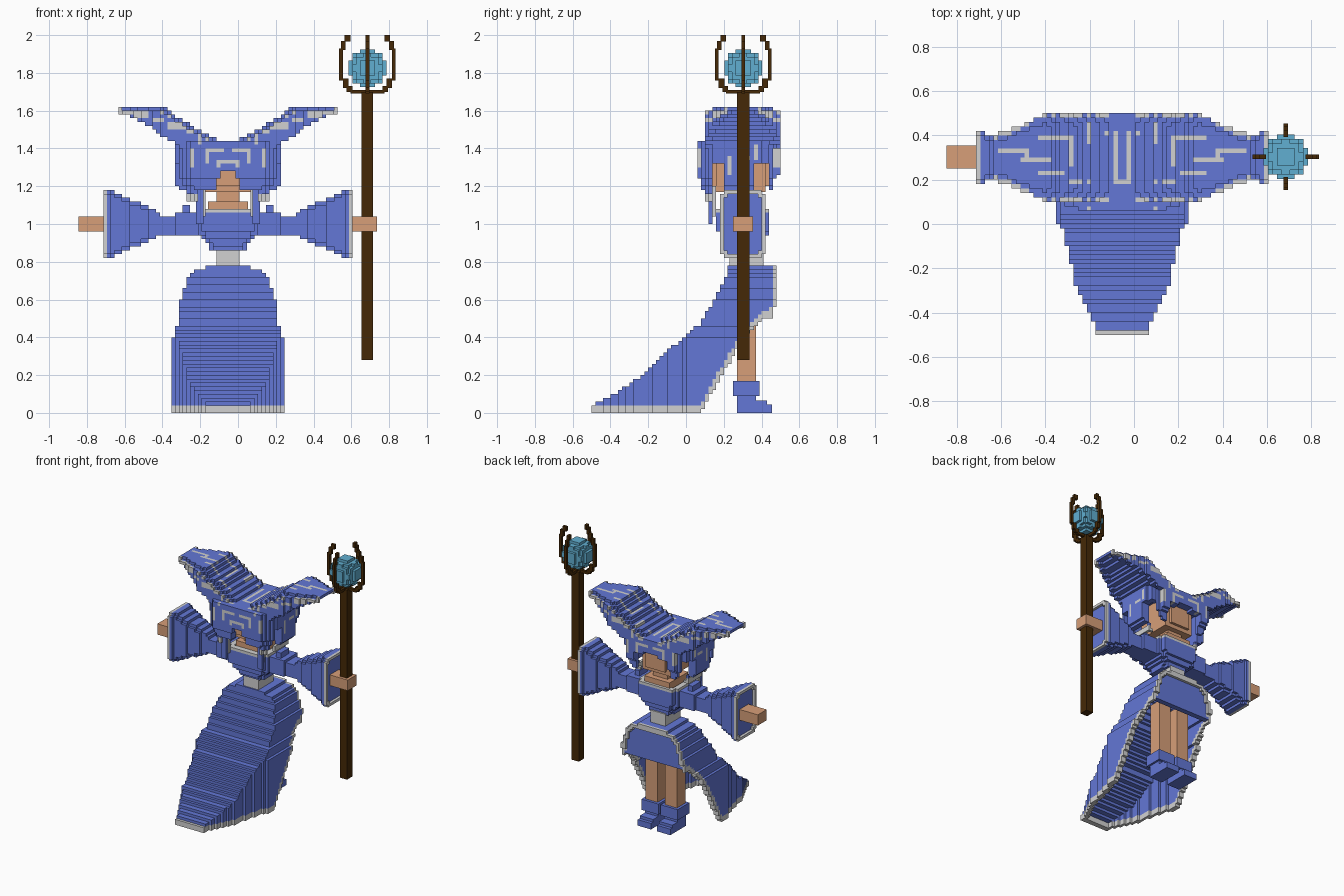
import bpy, bmesh, math
from mathutils import Vector

cube = bpy.data.objects.get("Cube")
if cube:
    bpy.data.objects.remove(cube, do_unlink=True)

S = 0.02      # block size
CX = -0.053   # centre line of the figure
BLUE, GREY, SKIN, BROWN, TEAL = range(5)


def material(name, rgb):
    m = bpy.data.materials.new(name)
    m.use_nodes = True
    m.diffuse_color = (*rgb, 1)
    m.node_tree.nodes["Principled BSDF"].inputs["Base Color"].default_value = (*rgb, 1)
    return m


MATS = [material("robe_blue", (0.125, 0.185, 0.670)), material("trim_grey", (0.640, 0.640, 0.640)),
        material("skin", (0.680, 0.345, 0.190)), material("dark_wood", (0.060, 0.022, 0.002)),
        material("crystal_teal", (0.120, 0.430, 0.640))]


def finish(name, bm, loc=(0, 0, 0)):
    me = bpy.data.meshes.new(name)
    bm.to_mesh(me)
    bm.free()
    for m in MATS:
        me.materials.append(m)
    ob = bpy.data.objects.new(name, me)
    ob.location = loc
    bpy.context.collection.objects.link(ob)
    return ob


def boxes(name, mat, *spans):
    """One object made of boxes, each given as x0, x1, y0, y1, z0, z1."""
    bm = bmesh.new()
    for x0, x1, y0, y1, z0, z1 in spans:
        r = bmesh.ops.create_cube(bm, size=1)
        for v in r["verts"]:
            v.co = ((x0 + x1) / 2 + v.co.x * (x1 - x0), (y0 + y1) / 2 + v.co.y * (y1 - y0),
                    (z0 + z1) / 2 + v.co.z * (z1 - z0))
    for f in bm.faces:
        f.material_index = mat
    return finish(name, bm)


def blocks(name, lo, hi, rule, loc=(CX, 0, 0)):
    """Stepped solid: rule(x, y, z) gives the colour of a block, or None for empty."""
    r = [range(round(a / S), round(b / S)) for a, b in zip(lo, hi)]
    cells = {}
    for i in r[0]:
        for j in r[1]:
            for k in r[2]:
                c = rule((i + .5) * S, (j + .5) * S, (k + .5) * S)
                if c is not None:
                    cells[i, j, k] = c
    bm, verts = bmesh.new(), {}

    def vert(p):
        if p not in verts:
            verts[p] = bm.verts.new(Vector(p) * S)
        return verts[p]

    for cell, c in cells.items():
        for ax in range(3):
            for side in (0, 1):
                n = list(cell)
                n[ax] += 2 * side - 1
                if tuple(n) in cells:
                    continue
                quad = []
                for a, b in ((0, 0), (1, 0), (1, 1), (0, 1)):
                    p = list(cell)
                    p[ax] += side
                    p[(ax + 1) % 3] += a
                    p[(ax + 2) % 3] += b
                    quad.append(vert(tuple(p)))
                bm.faces.new(quad if side else quad[::-1]).material_index = c
    bmesh.ops.dissolve_limit(bm, angle_limit=0.01, verts=bm.verts, edges=bm.edges, delimit={'MATERIAL'})
    return finish(name, bm, loc)


def curve(t, pts):
    """Straight-line interpolation through the profile points."""
    if t <= pts[0][0]:
        return pts[0][1]
    for (a, p), (b, q) in zip(pts, pts[1:]):
        if t <= b:
            return p + (q - p) * (t - a) / (b - a)
    return pts[-1][1]


# Trailing gown: hollow arch that sweeps to -y and opens at +y
TOP = ((-.5, .035), (-.4, .09), (-.3, .15), (-.2, .23), (-.1, .33), (0, .41), (.07, .47), (.14, .58), (.2, .70), (.23, .775))
HEM = ((.08, 0), (.2, .22), (.29, .37), (.41, .50), (.45, .51), (.46, .56), (.48, .58))
WIDE_Y = ((-.5, .125), (-.44, .126), (-.33, .19), (-.28, .212), (-.2, .226), (-.1, .25), (-.02, .27), (.01, .295))
WIDE_Z = ((.39, .295), (.41, .275), (.50, .265), (.6, .25), (.7, .22), (.74, .2), (.77, .13))


def in_gown(x, y, z):
    return -.5 < y < .48 and z < curve(y, TOP) and abs(x) < min(curve(y, WIDE_Y), curve(z, WIDE_Z))


def gown(x, y, z):
    if not in_gown(x, y, z) or z < curve(y, HEM):
        return None
    inner = in_gown(abs(x) + S * 1.5, y, z) and in_gown(x, y - S * 1.5, z) and in_gown(x, y, z + S * 1.5)
    if inner:
        return BLUE if z > .52 and .42 < y < .46 else None
    return GREY if z < curve(y, HEM) + .045 or y > .455 else BLUE


blocks("gown", (-.32, -.5, 0), (.32, .48, .78), gown)

# Legs and boots
for side, s in (("left", 1), ("right", -1)):
    x = CX + s * .08
    boxes(side + "_leg", SKIN, (x - .05, x + .05, .27, .37, .15, .58))
    boxes(side + "_boot", BLUE, (x - .07, x + .07, .25, .39, .09, .17), (x - .055, x + .055, .27, .37, .06, .1),
          (x - .055, x + .055, .27, .43, .04, .065), (x - .055, x + .055, .27, .455, 0, .045))

# Waist and torso
boxes("waist", GREY, (CX - .062, CX + .062, .23, .41, .75, .87))


def torso(x, y, z):
    w = curve(z, ((.86, .1), (.9, .1), (.92, .14), (.96, .16)))
    d = curve(z, ((.86, .09), (.9, .1), (.96, .135)))
    if abs(x) < w and abs(y - .305) < d and not (abs(x) > w - .03 and abs(y - .305) > d - .03):
        if z > 1.06:   # open collar with trim
            return None if abs(x) < .13 and abs(y - .305) < .1 else GREY
        return BLUE


blocks("torso", (-.2, .14, .86), (.2, .48, 1.08), torso)
boxes("neck_and_shoulders", SKIN, (CX - .105, CX + .105, .2, .42, 1.04, 1.12), (CX - .06, CX + .06, .23, .38, 1.1, 1.2))
for side, s in (("left", 1), ("right", -1)):
    x = CX + s * .14
    boxes(side + "_collar_post", GREY, (x - .02, x + .02, .14, .16, 1.04, 1.2))
    boxes(side + "_collar_lappet", BLUE, (x + s * .01 - .02, x + s * .01 + .02, .12, .14, 1.0, 1.2))

# Arms: shoulder, narrow arm and flared sleeve with a trimmed, recessed cuff
FLARE_Z = ((.36, .065), (.64, .185))
FLARE_Y = ((.36, .06), (.64, .115))


def arm(x, y, z):
    u, dy, dz = abs(x), abs(y - .3), abs(z - 1.0)
    if u < .14:
        return None
    if u < .28:
        return BLUE if (dy < .09 and dz < .06) or (.2 < u < .25 and dy < .05 and 0 < z - 1 < .1) else None
    hz, hy = (curve(u, FLARE_Z), curve(u, FLARE_Y)) if u > .36 else (.05, .06)
    if dz > hz or dy > hy or (u > .42 and dz > hz - .02 and dy > hy - .02):
        return None
    if u > .64:
        rim = dz > hz - .02 or dy > hy - .02 or (dz > hz - .04 and dy > hy - .04)
        return GREY if rim else None
    return BLUE


blocks("sleeves", (-.66, .16, .8), (.66, .44, 1.2), arm)
boxes("left_hand", SKIN, (.57, .735, .25, .355, .96, 1.04))
boxes("right_hand", SKIN, (-.845, -.67, .25, .355, .96, 1.04))

# Head
boxes("head", SKIN, (CX - .12, CX + .12, .16, .42, 1.17, 1.4), (CX - .08, CX + .08, .14, .44, 1.2, 1.34))

# Winged hat over a hanging hood
WING_TOP = ((0, 1.435), (.05, 1.45), (.13, 1.49), (.2, 1.525), (.28, 1.575), (.33, 1.615), (.36, 1.625))
WING_LOW = ((0, 1.40), (.2, 1.40), (.27, 1.43), (.35, 1.48), (.45, 1.55), (.58, 1.605))
WING_Y = ((0, .2), (.34, .2), (.37, .18), (.45, .15), (.50, .13), (.58, .10))
MARKS = ((.02, .04, .2, .42), (.08, .1, .24, .42), (.02, .1, .4, .42), (0, .04, .18, .2), (.14, .16, .36, .46),
         (.22, .24, .26, .4), (.22, .38, .38, .4), (.42, .56, .32, .34), (.32, .46, .28, .3), (.26, .38, .22, .24),
         (.12, .14, .18, .26), (.12, .24, .18, .2), (.42, .44, .28, .34))
# Strokes on the -y and +y faces, and on the sides of the hood
FRONT_MARKS = ((.02, .1, 1.38, 1.41), (.1, .12, 1.32, 1.4), (.04, .06, 1.3, 1.34), (.0, .06, 1.32, 1.34),
               (.14, .16, 1.42, 1.5), (.16, .22, 1.48, 1.52), (.18, .2, 1.3, 1.4), (.24, .32, 1.5, 1.54),
               (.34, .4, 1.54, 1.57), (.42, .5, 1.56, 1.59), (.46, .54, 1.58, 1.6))
SIDE_MARKS = ((.22, .24, 1.26, 1.36), (.28, .34, 1.34, 1.36), (.1, .12, 1.26, 1.4), (.36, .38, 1.34, 1.42))


def marked(marks, a, b):
    return any(p < a < q and r < b < t for p, q, r, t in marks)


def wing(x, y, z):
    u, dy = abs(x), abs(y - .3)
    half = curve(u, WING_Y)
    sag = max(0, dy - half + .06) * .5
    top, low = curve(u, WING_TOP) - sag, curve(u, WING_LOW) - sag * .5
    if dy > half or not low < z < max(top, low + .021):
        return None
    if z + S > top and marked(MARKS, u, y):
        return GREY
    if dy > half - S and (marked(FRONT_MARKS, u, z) or int(u / .06) % 2 and z + S > top):
        return GREY
    return BLUE


def hood(x, y, z):
    u, dy = abs(x), abs(y - .27)
    hx = curve(z, ((1.12, .25), (1.2, .27)))
    hy = curve(z, ((1.12, .16), (1.22, .19), (1.26, .22), (1.4, .22)))
    if u > hx or dy > hy or u + dy > hx + hy - .08:
        return None
    if u < hx - .05 and dy < hy - .05 and u + dy < hx + hy - .15 and z < 1.40:
        return None
    if u < .06 and z < 1.28 - (u > .04) * .04 and y < .27:    # rear opening
        return None
    if u < .14 and z < 1.35 - u * .3 and y > .27:             # face opening
        return None
    if z < 1.32 and (.14 < y < .2 or .36 < y < .44) and u > .12:  # side notches
        return None
    if z < 1.18 and not .16 < u < .22:
        return None
    if dy > hy - S * 1.5 and marked(FRONT_MARKS, u, z):
        return GREY
    if u > hx - S and marked(SIDE_MARKS, y, z):
        return GREY
    return GREY if z < 1.16 else BLUE


blocks("hat_wings", (-.58, .08, 1.3), (.58, .52, 1.64), wing)
blocks("hood", (-.3, .04, 1.12), (.3, .52, 1.44), hood)

# Staff, four-pronged claw and crystal
SX, SY = .685, .303
boxes("staff", BROWN, (SX - .03, SX + .03, SY - .032, SY + .032, .28, 1.70))
PRONG = ((0, .09, 1.69, 1.71), (.08, .11, 1.70, 1.73), (.10, .13, 1.72, 1.77), (.13, .15, 1.76, 1.93),
         (.115, .14, 1.92, 1.97), (.09, .12, 1.965, 2.0))
claw = []
for a, b, z0, z1 in PRONG:
    for s in (-1, 1):
        p, q = sorted((s * a, s * b))
        claw.append((SX + p, SX + q, SY - .01, SY + .01, z0, z1))
        claw.append((SX - .01, SX + .01, SY + p, SY + q, z0, z1))
boxes("staff_claw", BROWN, *claw)
blocks("crystal", (-.1, -.1, -.1), (.1, .1, .1),
       lambda x, y, z: TEAL if math.sqrt(x * x + y * y + z * z) < .1 else None, (SX, SY, 1.825))
